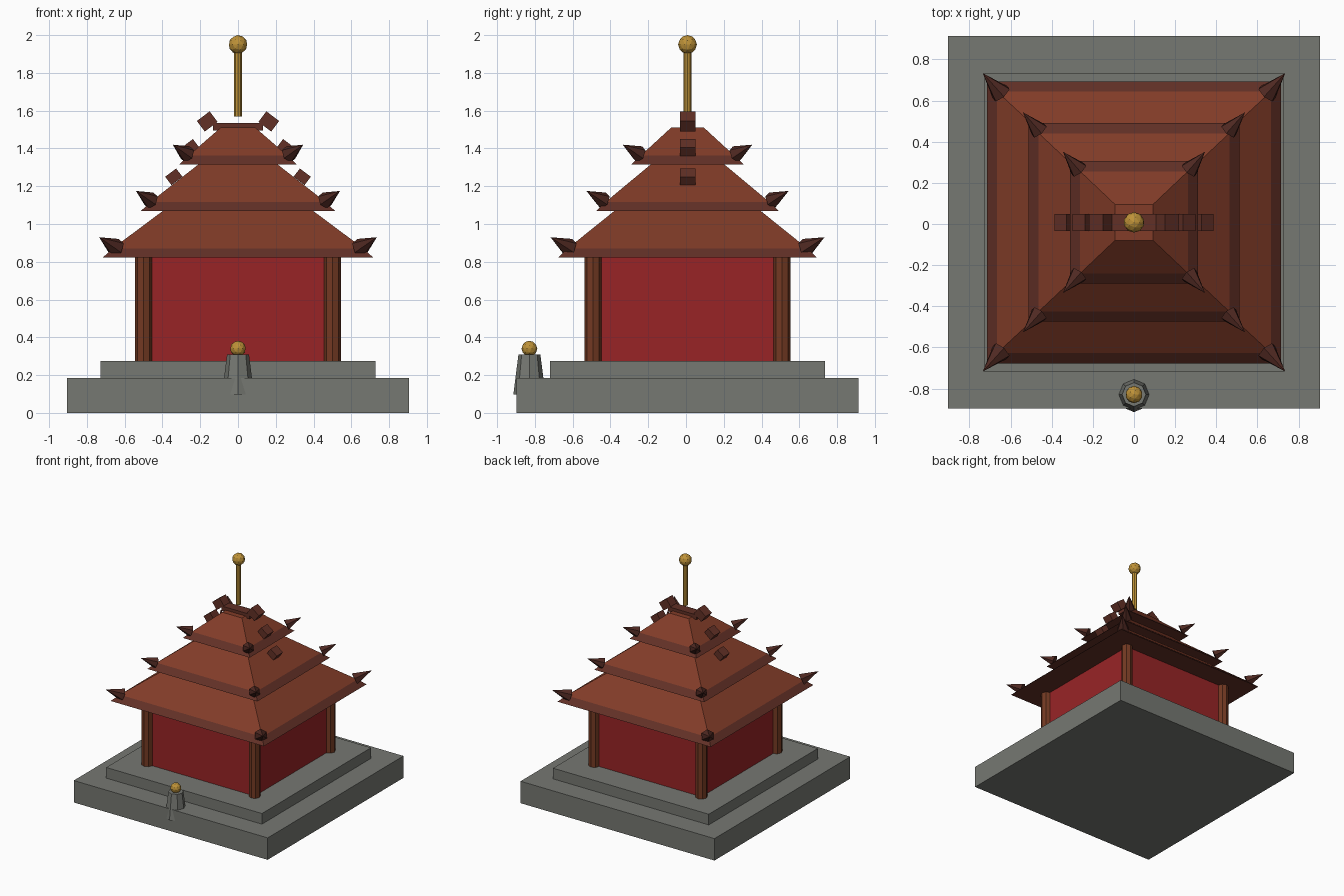
import bpy, bmesh, math
from mathutils import Vector, Matrix

if "Cube" in bpy.data.objects:
    bpy.data.objects.remove(bpy.data.objects["Cube"])

CY = 0.008  # temple centre in depth


def material(name, rgb):
    m = bpy.data.materials.new(name)
    lin = [c / 255 / 12.92 if c < 11 else ((c / 255 + 0.055) / 1.055) ** 2.4 for c in rgb]
    m.diffuse_color = (*lin, 1)
    m.use_nodes = True
    m.node_tree.nodes["Principled BSDF"].inputs["Base Color"].default_value = m.diffuse_color
    return m


STONE = material("grey stone", (118, 120, 114))
WALL = material("red wall", (152, 36, 38))
ROOF = material("roof tile", (130, 60, 40))
EAVE = material("dark eave", (98, 48, 38))
HORN = material("dark ornament", (80, 41, 34))
WOOD = material("column wood", (115, 57, 34))
GOLD = material("gold", (190, 146, 56))


def finish(name, bm, mat):
    bmesh.ops.recalc_face_normals(bm, faces=bm.faces)
    me = bpy.data.meshes.new(name)
    bm.to_mesh(me)
    bm.free()
    me.materials.append(mat)
    ob = bpy.data.objects.new(name, me)
    bpy.context.collection.objects.link(ob)
    return ob


def frustum(name, bottom, top, z0, z1, mat):
    """Rectangular block whose half sizes go from bottom to top."""
    bm = bmesh.new()
    rings = []
    for (hx, hy), z in ((bottom, z0), (top, z1)):
        rings.append([bm.verts.new((sx * hx, CY + sy * hy, z))
                      for sx, sy in ((-1, -1), (1, -1), (1, 1), (-1, 1))])
    bm.faces.new(rings[0])
    bm.faces.new(rings[1])
    for i in range(4):
        j = (i + 1) % 4
        bm.faces.new((rings[0][i], rings[0][j], rings[1][j], rings[1][i]))
    return finish(name, bm, mat)


def cone(name, p0, p1, r0, r1, sides, mat):
    """Cone or cylinder between two points."""
    p0, p1 = Vector(p0), Vector(p1)
    d = p1 - p0
    bm = bmesh.new()
    bmesh.ops.create_cone(bm, cap_ends=True, segments=sides, radius1=r0, radius2=r1, depth=d.length)
    rot = d.to_track_quat('Z', 'Y').to_matrix().to_4x4()
    bm.transform(Matrix.Translation((p0 + p1) / 2) @ rot)
    return finish(name, bm, mat)


def ball(name, loc, r, mat):
    bm = bmesh.new()
    bmesh.ops.create_icosphere(bm, subdivisions=2, radius=r, matrix=Matrix.Translation(loc))
    return finish(name, bm, mat)


def box(name, loc, size, tilt, mat):
    bm = bmesh.new()
    bmesh.ops.create_cube(bm, size=1)
    bm.transform(Matrix.Translation(loc) @ Matrix.Rotation(tilt, 4, 'Y') @ Matrix.Diagonal((*size, 1)))
    return finish(name, bm, mat)


# Stone terrace, plinth and hall
frustum("terrace", (0.905, 0.905), (0.905, 0.905), 0, 0.185, STONE)
frustum("plinth", (0.727, 0.727), (0.727, 0.727), 0.185, 0.275, STONE)
frustum("hall_walls", (0.5, 0.5), (0.5, 0.5), 0.275, 0.83, WALL)

CORNERS = [(sx, sy) for sx in (-1, 1) for sy in (-1, 1)]
for sx, sy in CORNERS:
    x, y = 0.5 * sx, CY + 0.5 * sy
    cone("corner_column", (x, y, 0.275), (x, y, 0.825), 0.045, 0.045, 8, WOOD)

# Three roof tiers: eave half sizes, eave z, top half sizes, top z, horn tip, horn base, horn radius
TIERS = [
    ((0.715, 0.685), 0.823, (0.39, 0.38), 1.075, (0.735, 0.725, 0.93), (0.645, 0.625, 0.873), 0.052),
    ((0.513, 0.483), 1.07, (0.21, 0.195), 1.315, (0.54, 0.535, 1.175), (0.46, 0.445, 1.124), 0.046),
    ((0.312, 0.298), 1.315, (0.092, 0.087), 1.51, (0.345, 0.343, 1.42), (0.268, 0.255, 1.369), 0.046),
]
for (hx, hy), z, top, ztop, tip, base, r in TIERS:
    inner = (hx - 0.05, hy - 0.05)
    frustum("roof_eave", (hx, hy), inner, z, z + 0.047, EAVE)
    frustum("roof_slope", inner, top, z + 0.047, ztop, ROOF)
    for sx, sy in CORNERS:
        cone("corner_horn", (sx * base[0], CY + sy * base[1], base[2]),
             (sx * tip[0], CY + sy * tip[1], tip[2]), r, 0, 6, HORN)

# Ridge beam and tilted ridge blocks stepping down both sides
box("ridge_beam", (0, CY, 1.515), (0.264, 0.082, 0.04), 0, EAVE)
for s in (-1, 1):
    for x, z, w, h in ((0.163, 1.543, 0.085, 0.07), (0.252, 1.405, 0.075, 0.055),
                       (0.34, 1.25, 0.073, 0.055)):
        box("ridge_block", (s * x, CY, z), (w, 0.082, h), s * math.radians(37), EAVE)

# Golden finial
cone("finial_pole", (0, CY, 1.57), (0, CY, 1.92), 0.02, 0.02, 8, GOLD)
ball("finial_ball", (0, CY, 1.95), 0.05, GOLD)

# Stone lantern at the front edge
LY = -0.829
cone("lantern_post", (0, LY, 0.098), (0, LY, 0.31), 0.085, 0.058, 8, STONE)
ball("lantern_ball", (0, LY, 0.34), 0.042, GOLD)
